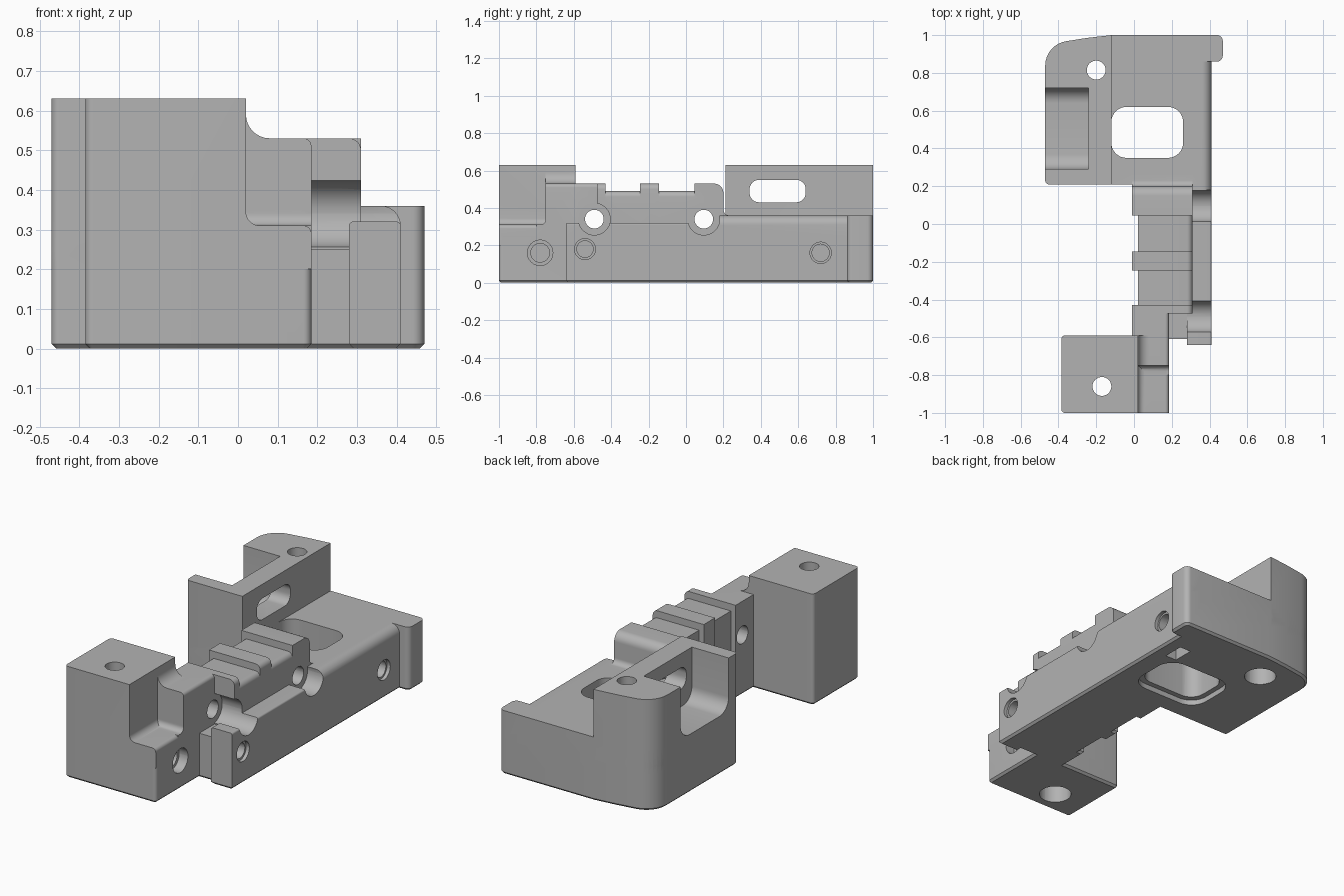
import bpy
import bmesh
from math import atan2, cos, sin, tan, pi
from mathutils import Vector

if "Cube" in bpy.data.objects:
    bpy.data.objects.remove(bpy.data.objects["Cube"])

GREY = (0.45, 0.45, 0.45, 1)
grey = bpy.data.materials.new("plain grey")
grey.use_nodes = True
grey.diffuse_color = GREY
grey.node_tree.nodes["Principled BSDF"].inputs["Base Color"].default_value = GREY


def outline(corners, steps=8):
    """Closed 2D outline; a third value on a corner is its fillet radius."""
    result = []
    for i, corner in enumerate(corners):
        p = Vector(corner[:2])
        if len(corner) == 2:
            result.append(p)
            continue
        r = corner[2]
        u = (Vector(corners[i - 1][:2]) - p).normalized()
        v = (Vector(corners[(i + 1) % len(corners)][:2]) - p).normalized()
        half = u.angle(v) / 2
        centre = p + (u + v).normalized() * r / sin(half)
        start = p + u * r / tan(half) - centre
        end = p + v * r / tan(half) - centre
        a = atan2(start.y, start.x)
        turn = (atan2(end.y, end.x) - a + pi) % (2 * pi) - pi
        for k in range(steps + 1):
            t = a + turn * k / steps
            result.append(centre + r * Vector((cos(t), sin(t))))
    return result


def prism(name, axis, corners, lo, hi, chamfer=0):
    """Extrude an outline along an axis; chamfer insets (or flares) the low end."""
    def place(p, t):
        return {"X": (t, p.x, p.y), "Y": (p.x, t, p.y), "Z": (p.x, p.y, t)}[axis]
    bm = bmesh.new()
    pts = outline(corners)
    low = [bm.verts.new(place(p, lo + abs(chamfer))) for p in pts]
    high = [bm.verts.new(place(p, hi)) for p in pts]
    bottom = bm.faces.new(low)
    bm.faces.new(high)
    for i in range(len(pts)):
        j = (i + 1) % len(pts)
        bm.faces.new((low[i], low[j], high[j], high[i]))
    bmesh.ops.recalc_face_normals(bm, faces=bm.faces)
    if chamfer:
        bmesh.ops.inset_region(bm, faces=[bottom], thickness=chamfer, use_even_offset=True)
        for v in bottom.verts:
            v.co.z = lo
    mesh = bpy.data.meshes.new(name)
    bm.to_mesh(mesh)
    bm.free()
    mesh.materials.append(grey)
    ob = bpy.data.objects.new(name, mesh)
    bpy.context.collection.objects.link(ob)
    return ob


def box(a0, a1, b0, b1, r=None):
    pts = [(a0, b0), (a1, b0), (a1, b1), (a0, b1)]
    return [p + (r,) for p in pts] if r else pts


def disc(name, axis, a, b, r, lo, hi):
    return prism(name, axis, box(a - r, a + r, b - r, b + r, r * 0.9999), lo, hi)


def combine(body, other, operation):
    mod = body.modifiers.new(operation, "BOOLEAN")
    mod.object = other
    mod.operation = operation
    mod.solver = "EXACT"
    bpy.context.view_layer.objects.active = body
    bpy.ops.object.modifier_apply(modifier=mod.name)
    bpy.data.objects.remove(other)


# Base footprint with ribs on the left of the spine and a chamfered underside
body = prism("bracket_body", "Z", [
    (-0.385, -1, 0.02), (0.185, -1, 0.02), (0.185, -0.61), (0.28, -0.61),
    (0.28, -0.64), (0.41, -0.64), (0.41, 0.86), (0.47, 0.86, 0.03), (0.47, 1, 0.03),
    (-0.12, 1), (-0.25, 0.985), (-0.47, 0.95, 0.13), (-0.47, 0.21, 0.02),
    (-0.01, 0.21), (-0.01, 0.045), (0.02, 0.045), (0.02, -0.145), (-0.01, -0.145),
    (-0.01, -0.245), (0.02, -0.245), (0.02, -0.43), (-0.01, -0.43),
    (-0.01, -0.59), (-0.385, -0.59, 0.02)], 0, 0.25, 0.012)

added = []


def add(*args):
    added.append(prism(*args))


# Front mounting block with its two filleted steps
add("front_block", "Z", [(-0.385, -1, 0.02), (0.02, -1), (0.02, -0.59),
                         (-0.385, -0.59, 0.02)], 0.2, 0.63)
for name, top, fillet, y0, y1 in (("low_step", 0.31, 0.035, -1, -0.75),
                                  ("high_step", 0.53, 0.06, -0.75, -0.59)):
    add(name, "Y", [(-0.1, 0.2), (0.185, 0.2), (0.185, top, 0.02), (0.02, top, fillet),
                    (0.02, top + 0.1), (-0.1, top + 0.1)], y0, y1)
add("step_fillet", "X", [(-0.8, 0.25), (-0.7, 0.25), (-0.7, 0.4), (-0.75, 0.4),
                         (-0.75, 0.31, 0.03), (-0.8, 0.31)], 0.0, 0.185)
add("shoulder", "Y", [(-0.01, 0.2), (0.185, 0.2), (0.185, 0.53, 0.02),
                      (-0.01, 0.53)], -0.59, -0.43)

# Central spine and the raised ribs across it
for name, x, top, y0, y1 in (("spine", 0.02, 0.49, -0.475, 0.1),
                             ("front_rib", -0.01, 0.53, -0.475, -0.43),
                             ("middle_rib", -0.01, 0.53, -0.245, -0.145)):
    add(name, "Y", [(x, 0.2), (0.31, 0.2), (0.31, top, 0.03), (x, top)], y0, y1)
add("rear_rib", "X", [(0.045, 0.2), (0.26, 0.2), (0.26, 0.36), (0.2, 0.36, 0.03),
                      (0.2, 0.53, 0.05), (0.045, 0.53)], -0.01, 0.31)

# Side slab, rear plate, rounded edge and corner lug
add("side_slab", "Y", [(0.28, 0.2), (0.41, 0.2), (0.41, 0.32, 0.01),
                       (0.28, 0.32, 0.01)], -0.64, 0.12)
rear_corner = [(-0.12, 1), (-0.25, 0.985), (-0.47, 0.95, 0.13), (-0.47, 0.21, 0.02)]
add("rear_plate", "Z", [(0.36, 0.21), (0.36, 1)] + rear_corner, 0.2, 0.36)
add("rear_edge", "Y", [(0.2, 0.2), (0.41, 0.2), (0.41, 0.36, 0.05), (0.2, 0.36)], 0.1, 0.9)
add("corner_lug", "Z", [(0.3, 0.86), (0.47, 0.86, 0.03), (0.47, 1, 0.03), (0.3, 1)], 0.2, 0.36)
add("rear_tower", "Z", [(-0.12, 0.21)] + rear_corner, 0.2, 0.63)

for part in added:
    combine(body, part, "UNION")

# Openings: tower notch and slot, plate window with flared underside, nut pocket
cutters = [
    prism("notch", "X", [(0.29, 0.7), (0.29, 0.33, 0.08), (0.72, 0.33, 0.08), (0.72, 0.7)],
          -0.5, -0.24),
    prism("slot", "X", box(0.34, 0.64, 0.43, 0.55, 0.05), -0.3, -0.05),
    prism("window", "Z", box(-0.12, 0.26, 0.35, 0.62, 0.08), -0.05, 0.5),
    prism("window_flare", "Z", box(-0.15, 0.29, 0.32, 0.65, 0.1), -0.05, 0.03),
    prism("nut_pocket", "Z", box(0.26, 0.33, 0.66, 0.78), -0.05, 0.22),
]
# Vertical screw holes, counterbored from below
for x, y in ((-0.17, -0.86), (-0.2, 0.815)):
    cutters.append(disc("screw_hole", "Z", x, y, 0.05, -0.05, 0.7))
    cutters.append(disc("screw_head", "Z", x, y, 0.085, -0.05, 0.2))
# Cross bores with counterbores, then blind holes in the right side
for y, z, wide, narrow, shelf, end, face in (
        (-0.49, 0.34, 0.085, 0.05, 0.185, -0.1, 0.5),
        (0.095, 0.34, 0.085, 0.05, 0.31, -0.1, 0.5),
        (-0.78, 0.16, 0.068, 0.05, 0.13, 0.05, 0.25),
        (-0.54, 0.18, 0.056, 0.044, 0.39, 0.25, 0.5),
        (0.72, 0.16, 0.057, 0.046, 0.39, 0.25, 0.5)):
    cutters.append(disc("counterbore", "X", y, z, wide, shelf, face))
    cutters.append(disc("bore", "X", y, z, narrow, end, face))
for cutter in cutters:
    combine(body, cutter, "DIFFERENCE")

bpy.ops.object.select_all(action="DESELECT")
body.select_set(True)
bpy.context.view_layer.objects.active = body
bpy.ops.object.shade_smooth_by_angle(angle=0.5)
